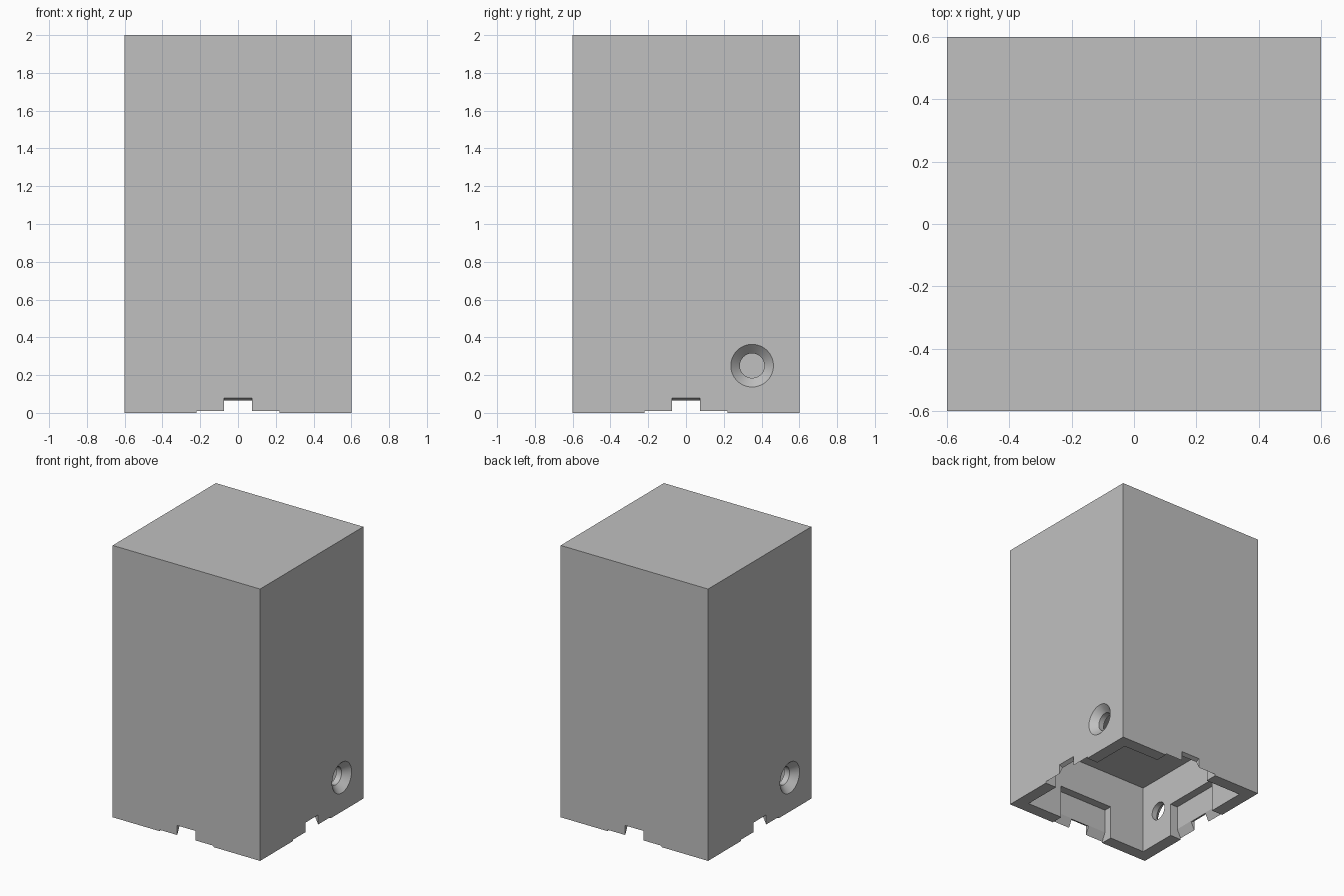
import bpy, bmesh, math
from mathutils import Matrix, Vector

old = bpy.data.objects.get("Cube")
if old:
    bpy.data.objects.remove(old, do_unlink=True)

grey = bpy.data.materials.new("plain_grey")
grey.use_nodes = True
colour = (0.527, 0.527, 0.527, 1)
grey.diffuse_color = colour
grey.node_tree.nodes["Principled BSDF"].inputs["Base Color"].default_value = colour


def finish(bm, name, turn=0):
    """Turn the mesh about z by quarter turns and make it an object."""
    bmesh.ops.rotate(bm, verts=bm.verts, cent=(0, 0, 0),
                     matrix=Matrix.Rotation(turn * math.pi / 2, 3, 'Z'))
    bmesh.ops.recalc_face_normals(bm, faces=bm.faces)
    mesh = bpy.data.meshes.new(name)
    bm.to_mesh(mesh)
    bm.free()
    mesh.materials.append(grey)
    obj = bpy.data.objects.new(name, mesh)
    bpy.context.scene.collection.objects.link(obj)
    return obj


def prism(name, profile, half_width, turn=0):
    """Extrude a (y, z) profile along x, centred."""
    bm = bmesh.new()
    face = bm.faces.new([bm.verts.new((-half_width, y, z)) for y, z in profile])
    new = bmesh.ops.extrude_face_region(bm, geom=[face])["geom"]
    bmesh.ops.translate(bm, vec=(2 * half_width, 0, 0),
                        verts=[v for v in new if isinstance(v, bmesh.types.BMVert)])
    return finish(bm, name, turn)


def lathe(name, profile, centre, turn=0):
    """Spin an (x, radius) profile about an axis along x."""
    bm = bmesh.new()
    verts = [bm.verts.new((x, 0, r)) for x, r in profile]
    edges = [bm.edges.new(pair) for pair in zip(verts, verts[1:])]
    bmesh.ops.spin(bm, geom=verts + edges, cent=(0, 0, 0), axis=(1, 0, 0),
                   angle=math.tau, steps=48, use_duplicate=False)
    bmesh.ops.remove_doubles(bm, verts=bm.verts, dist=0.0001)
    bmesh.ops.translate(bm, verts=bm.verts, vec=Vector(centre))
    return finish(bm, name, turn)


def box_profile(half, low, high):
    return [(-half, low), (half, low), (half, high), (-half, high)]


# Solid block and the cavity in its underside
body = prism("body", box_profile(0.6, 0, 2), 0.6)
cutters = [prism("cavity_cutter", box_profile(0.51, -0.1, 0.5), 0.51)]

# Inner pocket with a flared lip, and a sloped notch, on each of the four walls
pocket = [(0.4, -0.05), (0.63, -0.05), (0.57, 0.07), (0.57, 0.245), (0.4, 0.245)]
notch = [(0.4, -0.02), (0.64, -0.02), (0.64, 0.1)]
for turn in range(4):
    cutters.append(prism("pocket_cutter", pocket, 0.22, turn))
    cutters.append(prism("notch_cutter", notch, 0.075, turn))

# Countersunk screw holes on the two opposite sides
hole = [(0.45, 0), (0.45, 0.065), (0.552, 0.065), (0.62, 0.133), (0.62, 0)]
for turn in (0, 2):
    cutters.append(lathe("screw_hole_cutter", hole, (0, 0.35, 0.25), turn))

# Cut everything out of the block
bpy.ops.object.select_all(action='DESELECT')
bpy.context.view_layer.objects.active = body
body.select_set(True)
for cutter in cutters:
    cutter.hide_render = True
    mod = body.modifiers.new("cut", 'BOOLEAN')
    mod.operation = 'DIFFERENCE'
    mod.solver = 'EXACT'
    mod.object = cutter
    bpy.ops.object.modifier_apply(modifier=mod.name)
    bpy.data.objects.remove(cutter, do_unlink=True)

# Smooth hole walls, sharp edges elsewhere
bpy.ops.object.shade_smooth_by_angle(angle=math.radians(25))
